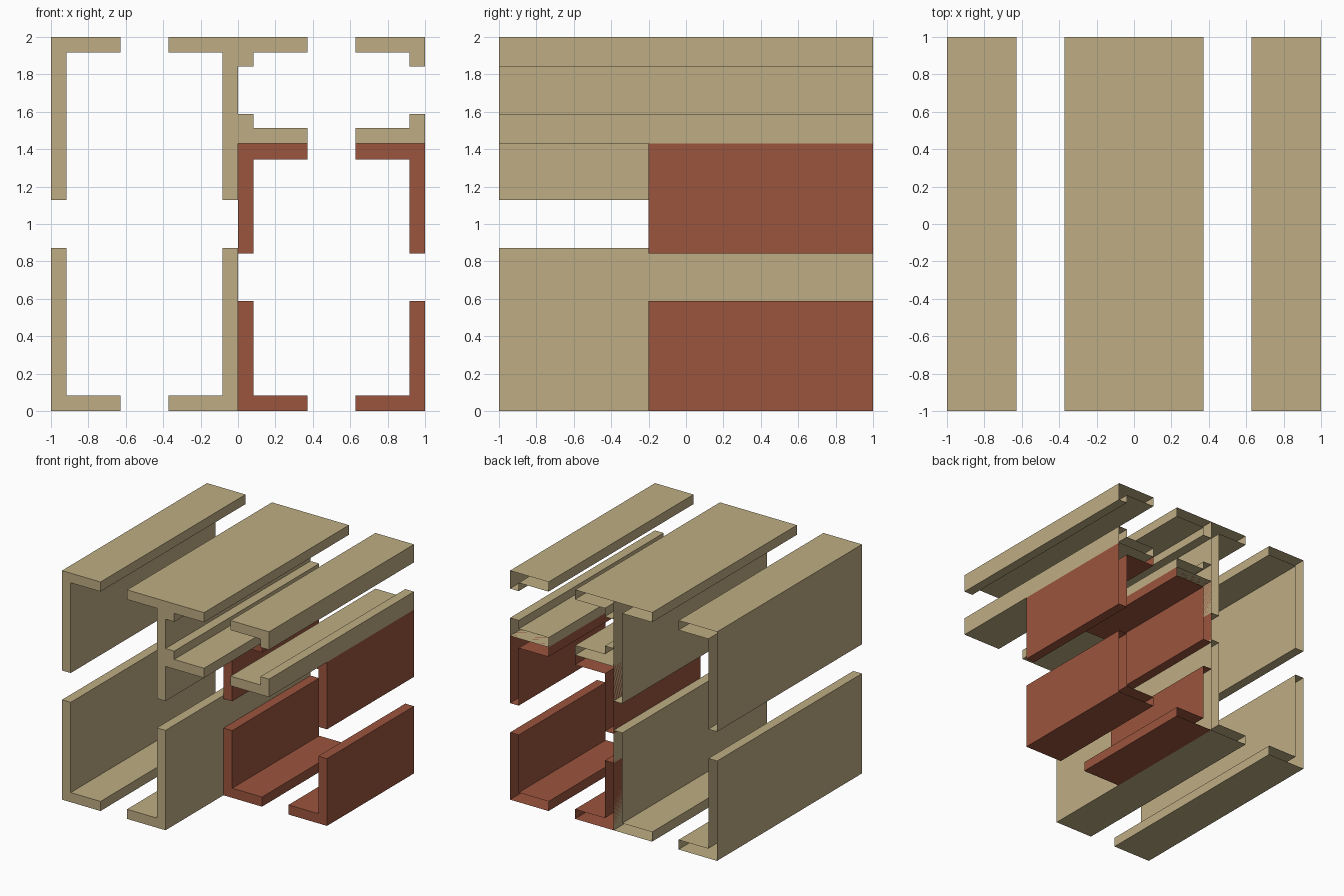
import bpy
import bmesh

if "Cube" in bpy.data.objects:
    bpy.data.objects.remove(bpy.data.objects["Cube"])

WALL = 0.084      # wall thickness
HALF_GAP = 0.128  # half of the slot in the middle of each side


def material(name, color):
    m = bpy.data.materials.new(name)
    m.diffuse_color = color
    m.use_nodes = True
    m.node_tree.nodes["Principled BSDF"].inputs["Base Color"].default_value = m.diffuse_color
    return m


def corner_rail(name, x, z, sx, sz, arm_x, arm_z, y0, y1, mat):
    """L-section rail, capped at the front and open at the back."""
    outline = [(0, 0), (arm_x, 0), (arm_x, WALL),
               (WALL, WALL), (WALL, arm_z), (0, arm_z)]
    bm = bmesh.new()
    front, back = ([bm.verts.new((x + sx * u, y, z + sz * v)) for u, v in outline]
                   for y in (y0, y1))
    cap = bm.faces.new(front)
    n = len(outline)
    for i in range(n):
        j = (i + 1) % n
        bm.faces.new((front[j], front[i], back[i], back[j]))
    bm.normal_update()
    if cap.normal.y > 0:
        bmesh.ops.reverse_faces(bm, faces=bm.faces[:])
    mesh = bpy.data.meshes.new(name)
    bm.to_mesh(mesh)
    bm.free()
    mesh.materials.append(mat)
    bpy.context.collection.objects.link(bpy.data.objects.new(name, mesh))


def frame(name, x0, x1, z0, z1, y0, y1, mat):
    """Four corner rails around a rectangular cell."""
    arm_x = (x1 - x0) / 2 - HALF_GAP
    arm_z = (z1 - z0) / 2 - HALF_GAP
    for x, sx, side in ((x0, 1, "left"), (x1, -1, "right")):
        for z, sz, level in ((z0, 1, "lower"), (z1, -1, "upper")):
            corner_rail(f"{name}_{level}_{side}_rail", x, z, sx, sz,
                        arm_x, arm_z, y0, y1, mat)


beige = material("beige", (0.52, 0.42, 0.23, 1))
red = material("red", (0.33, 0.09, 0.048, 1))

# Tall left cell, small upper right cell, set-back lower right cell
frame("tall_frame", -1, 0, 0, 2, -1, 1, beige)
frame("small_frame", 0, 1, 1.43, 2, -1, 1, beige)
frame("inset_frame", 0, 1, 0, 1.43, -0.2, 1, red)
